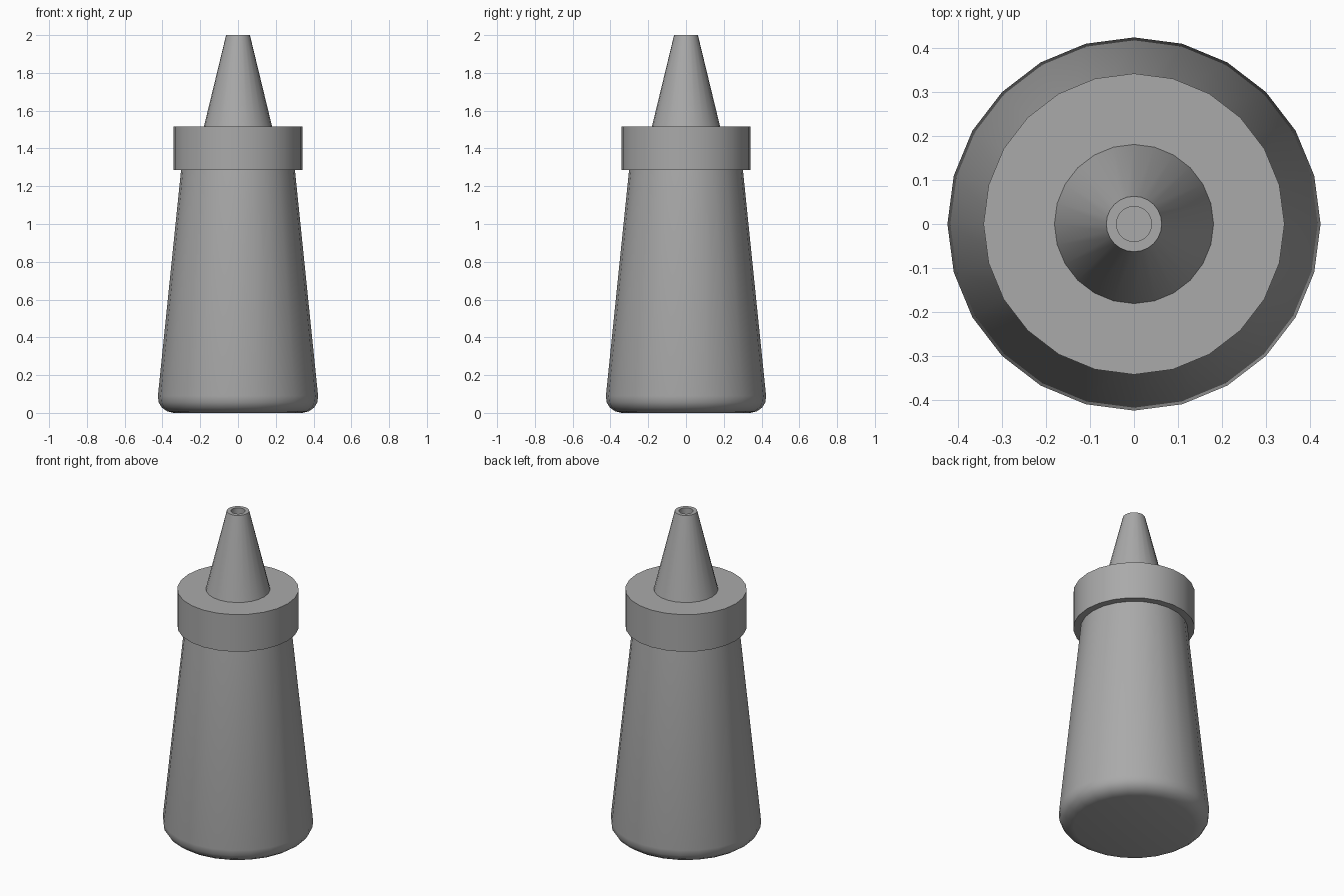
import bpy, bmesh, math
from mathutils import Matrix, Vector

SIDES = 24

cube = bpy.data.objects.get("Cube")
if cube:
    bpy.data.objects.remove(cube, do_unlink=True)

grey = bpy.data.materials.new("plain grey")
grey.use_nodes = True
colour = (0.4, 0.4, 0.4, 1)
grey.diffuse_color = colour
grey.node_tree.nodes["Principled BSDF"].inputs["Base Color"].default_value = colour


def lathe(name, profile):
    """Turn (radius, height) points around z and close both ends."""
    bm = bmesh.new()
    rings = []
    for r, z in profile:
        rings.append([bm.verts.new(Matrix.Rotation(math.tau * i / SIDES, 3, "Z") @ Vector((r, 0, z)))
                      for i in range(SIDES)])
    for low, high in zip(rings, rings[1:]):
        for i in range(SIDES):
            j = (i + 1) % SIDES
            bm.faces.new((low[i], low[j], high[j], high[i]))
    bm.faces.new(rings[0][::-1])
    bm.faces.new(rings[-1])
    mesh = bpy.data.meshes.new(name)
    bm.to_mesh(mesh)
    bm.free()
    mesh.materials.append(grey)
    obj = bpy.data.objects.new(name, mesh)
    bpy.context.collection.objects.link(obj)
    bpy.ops.object.select_all(action="DESELECT")
    obj.select_set(True)
    bpy.context.view_layer.objects.active = obj
    bpy.ops.object.shade_smooth_by_angle(angle=math.radians(40))
    return obj


# Tapered bottle with a rounded base edge
lathe("bottle_body", [(0.34, 0), (0.375, 0.008), (0.403, 0.028),
                      (0.42, 0.055), (0.424, 0.09), (0.3, 1.3)])

# Wide screw cap
lathe("cap", [(0.342, 1.285), (0.342, 1.515)])

# Conical nozzle with a recessed opening
lathe("nozzle", [(0.182, 1.51), (0.063, 2.0), (0.04, 2.0), (0.04, 1.96)])
